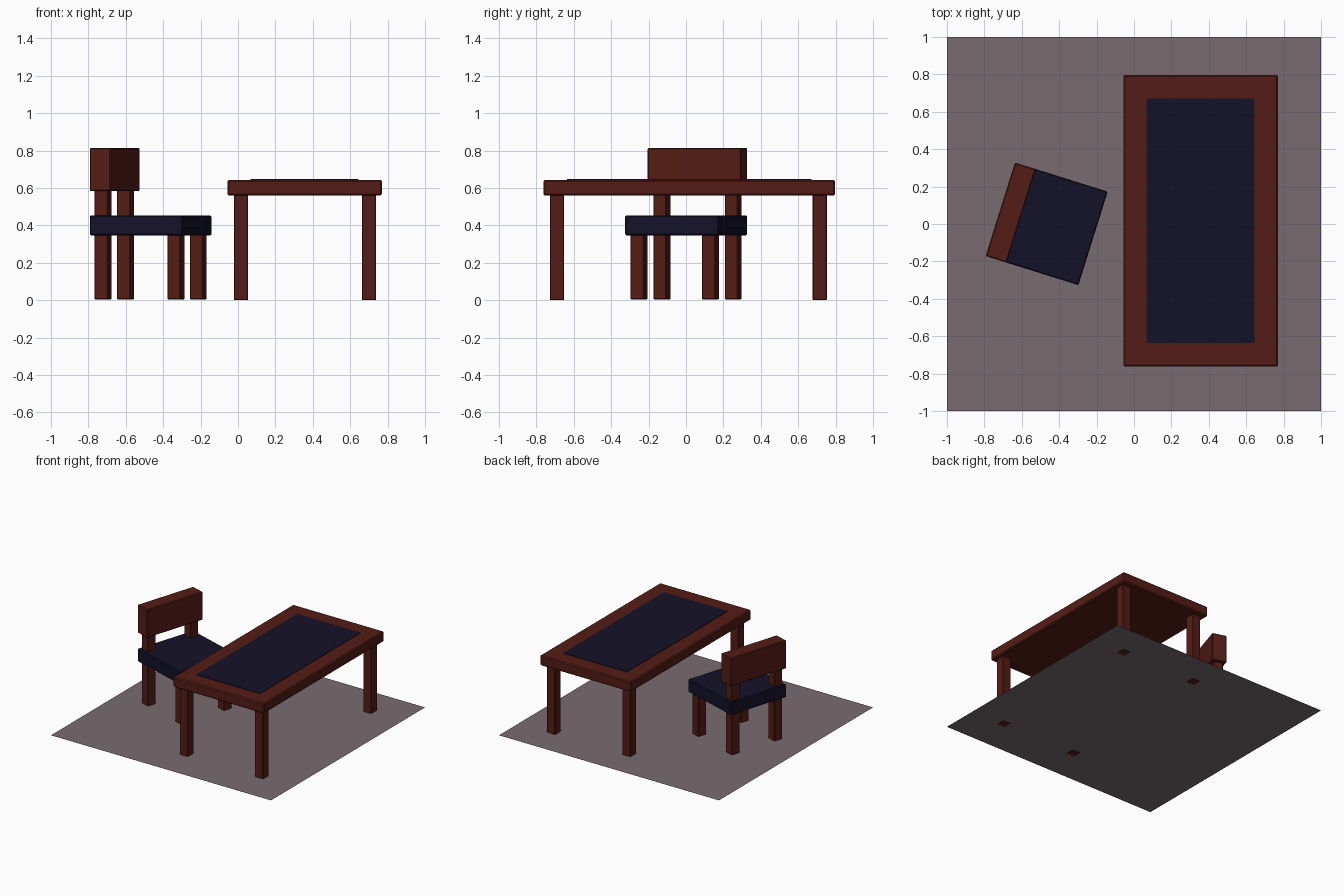
import bpy, math
from mathutils import Matrix

if "Cube" in bpy.data.objects:
    bpy.data.objects.remove(bpy.data.objects["Cube"])


def material(name, rgb):
    m = bpy.data.materials.new(name)
    m.diffuse_color = (*rgb, 1)
    m.use_nodes = True
    m.node_tree.nodes["Principled BSDF"].inputs["Base Color"].default_value = m.diffuse_color
    return m


wood = material("red_wood", (0.09, 0.012, 0.008))
navy = material("navy", (0.007, 0.006, 0.021))
grey = material("floor_grey", (0.19, 0.15, 0.165))


def box(name, lo, hi, mat, bevel=0.0, frame=Matrix()):
    """Box between two corners, placed in an optional local frame."""
    bpy.ops.mesh.primitive_cube_add(size=1)
    ob = bpy.context.object
    ob.name = name
    size = [b - a for a, b in zip(lo, hi)]
    mid = [(a + b) / 2 for a, b in zip(lo, hi)]
    ob.data.transform(Matrix.Diagonal((*size, 1)))
    ob.matrix_world = frame @ Matrix.Translation(mid)
    ob.data.materials.append(mat)
    if bevel:
        b = ob.modifiers.new("edge_bevel", 'BEVEL')
        b.width, b.segments = bevel, 1
    return ob


# Floor sheet
bpy.ops.mesh.primitive_plane_add(size=2, location=(0, 0, 0.002))
floor = bpy.context.object
floor.name = "floor"
floor.data.materials.append(grey)

# Table: top, inset panel and four legs
box("table_top", (-0.057, -0.763, 0.56), (0.77, 0.797, 0.644), wood, 0.008)
box("table_inset", (0.067, -0.637, 0.63), (0.645, 0.67, 0.648), navy)
for x, side in ((0.016, "left"), (0.70, "right")):
    for y, end in ((-0.69, "front"), (0.715, "back")):
        box(f"table_leg_{end}_{side}", (x - 0.038, y - 0.038, 0),
            (x + 0.038, y + 0.038, 0.565), wood, 0.004)

# Chair, turned towards the table
chair = Matrix.Translation((-0.467, 0.001, 0)) @ Matrix.Rotation(math.radians(-17.4), 4, 'Z')
box("seat", (-0.26, -0.262, 0.347), (0.26, 0.262, 0.454), navy, 0.006, chair)
box("backrest", (-0.26, -0.262, 0.583), (-0.142, 0.262, 0.815), wood, 0.006, chair)
for u, side, top in ((-0.204, "rear", 0.59), (0.204, "front", 0.35)):
    for v, end in ((-0.2, "right"), (0.2, "left")):
        box(f"chair_leg_{side}_{end}", (u - 0.037, v - 0.037, 0.004),
            (u + 0.037, v + 0.037, top), wood, 0.004, chair)
